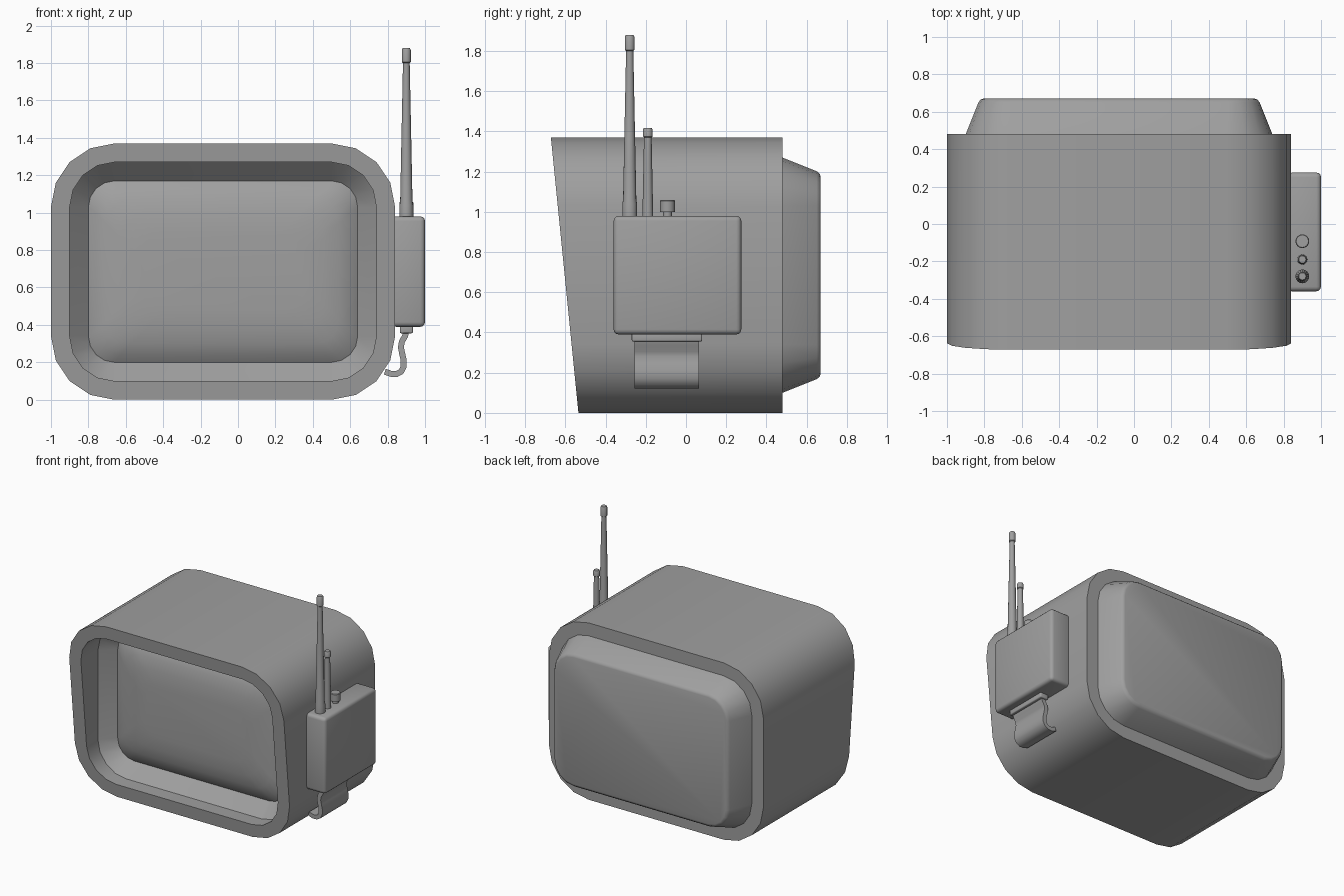
import bpy, bmesh, math
from mathutils import Vector, Matrix

old = bpy.data.objects.get("Cube")
if old:
    bpy.data.objects.remove(old, do_unlink=True)

GREY = (0.35, 0.35, 0.35, 1)
mat = bpy.data.materials.new("plain grey")
mat.use_nodes = True
mat.diffuse_color = GREY
bsdf = mat.node_tree.nodes["Principled BSDF"]
bsdf.inputs["Base Color"].default_value = GREY
bsdf.inputs["Roughness"].default_value = 0.6

LEFT, RIGHT, HEIGHT, RADIUS = -1.0, 0.84, 1.37, 0.34


def finish(bm, name, angle=35):
    """Turn a bmesh into a shaded object."""
    mesh = bpy.data.meshes.new(name)
    bm.to_mesh(mesh)
    bm.free()
    mesh.materials.append(mat)
    obj = bpy.data.objects.new(name, mesh)
    bpy.context.collection.objects.link(obj)
    bpy.ops.object.select_all(action='DESELECT')
    obj.select_set(True)
    bpy.context.view_layer.objects.active = obj
    bpy.ops.object.shade_smooth_by_angle(angle=math.radians(angle))
    return obj


def slant(z):
    """Depth of the leaning front rim at a height."""
    return -0.535 - 0.1 * z


def ring(bm, inset, depth):
    """Rounded rectangle, inset from the casing outline."""
    r = max(RADIUS - inset, 0.13)
    x0, x1 = LEFT + inset + r, RIGHT - inset - r
    z0, z1 = inset + r, HEIGHT - inset - r
    verts = []
    for k, (cx, cz) in enumerate([(x1, z1), (x0, z1), (x0, z0), (x1, z0)]):
        for s in range(5):
            a = (k + s / 4) * math.pi / 2
            x, z = cx + r * math.cos(a), cz + r * math.sin(a)
            verts.append(bm.verts.new((x, depth(z) if callable(depth) else depth, z)))
    return verts


def shell(name, steps, cap_back=False, cap_front=False):
    """Loft rings running from back to front."""
    bm = bmesh.new()
    rings = [ring(bm, i, d) for i, d in steps]
    n = len(rings[0])
    for a, b in zip(rings, rings[1:]):
        for i in range(n):
            j = (i + 1) % n
            bm.faces.new((a[i], a[j], b[j], b[i]))
    if cap_back:
        bm.faces.new(rings[0][::-1])
    if cap_front:
        bm.faces.new(rings[-1])
    return finish(bm, name)


# Casing with slanted rim, straight recess wall and tapered bezel
shell("casing", [(0.1, 0.48), (0, 0.48), (0, slant), (0.1, slant),
                 (0.1, -0.43), (0.2, -0.33)])
# Bulging screen
shell("screen", [(0.2, -0.33), (0.24, -0.36), (0.3, -0.385),
                 (0.38, -0.402), (0.48, -0.41)], cap_front=True)
# Tapered back cover
shell("back_cover", [(0.195, 0.67), (0.18, 0.665), (0.168, 0.65), (0.1, 0.48)],
      cap_back=True)


def rounded_box(name, lo, hi, bevel):
    bm = bmesh.new()
    lo, hi = Vector(lo), Vector(hi)
    bmesh.ops.create_cube(bm, size=1, matrix=Matrix.Translation((lo + hi) / 2)
                          @ Matrix.Diagonal((*(hi - lo), 1)))
    bmesh.ops.bevel(bm, geom=bm.edges[:], offset=bevel, segments=3,
                    profile=0.5, affect='EDGES')
    return finish(bm, name, 40)


def turned(name, y, profile, x=0.9, sides=16):
    """Upright part from (radius, height) pairs."""
    bm = bmesh.new()
    rings = [[bm.verts.new((x + r * math.cos(2 * math.pi * i / sides),
                            y + r * math.sin(2 * math.pi * i / sides), z))
              for i in range(sides)] for r, z in profile]
    for a, b in zip(rings, rings[1:]):
        for i in range(sides):
            j = (i + 1) % sides
            bm.faces.new((a[i], a[j], b[j], b[i]))
    bm.faces.new(rings[0][::-1])
    bm.faces.new(rings[-1])
    return finish(bm, name)


# Side unit and its mounting plate
rounded_box("side_box", (0.82, -0.36, 0.39), (1.0, 0.275, 0.98), 0.025)
rounded_box("strap_plate", (0.865, -0.27, 0.355), (0.935, 0.08, 0.4), 0.008)

# Aerials and knob on top of the side unit
turned("long_aerial", -0.28, [(0.037, 0.97), (0.037, 1.04), (0.033, 1.06), (0.018, 1.8),
                              (0.024, 1.805), (0.024, 1.87), (0.019, 1.88)])
turned("short_aerial", -0.19, [(0.027, 0.97), (0.019, 1.37), (0.024, 1.375),
                               (0.024, 1.41), (0.019, 1.418)])
turned("knob", -0.092, [(0.022, 0.97), (0.022, 1.0), (0.037, 1.0),
                        (0.037, 1.055), (0.033, 1.06)])

# Curved strap, a thick ribbon from the side unit to the casing
path = [Vector(p) for p in [(0.9, 0.37), (0.893, 0.34), (0.876, 0.31), (0.871, 0.28),
                            (0.878, 0.245), (0.886, 0.21), (0.885, 0.175), (0.872, 0.15),
                            (0.85, 0.138), (0.822, 0.137), (0.785, 0.15)]]
side_a, side_b = [], []
for i, p in enumerate(path):
    t = (path[min(i + 1, len(path) - 1)] - path[max(i - 1, 0)]).normalized()
    offset = Vector((-t.y, t.x)) * 0.016
    side_a.append(p + offset)
    side_b.append(p - offset)
outline = side_a + side_b[::-1]
bm = bmesh.new()
near, far = [[bm.verts.new((p.x, y, p.y)) for p in outline] for y in (-0.255, 0.065)]
for i in range(len(outline)):
    j = (i + 1) % len(outline)
    bm.faces.new((near[i], near[j], far[j], far[i]))
for i in range(len(path) - 1):
    for row in (near, far):
        bm.faces.new((row[i], row[i + 1], row[-i - 2], row[-i - 1]))
bmesh.ops.recalc_face_normals(bm, faces=bm.faces[:])
finish(bm, "strap", 45)
